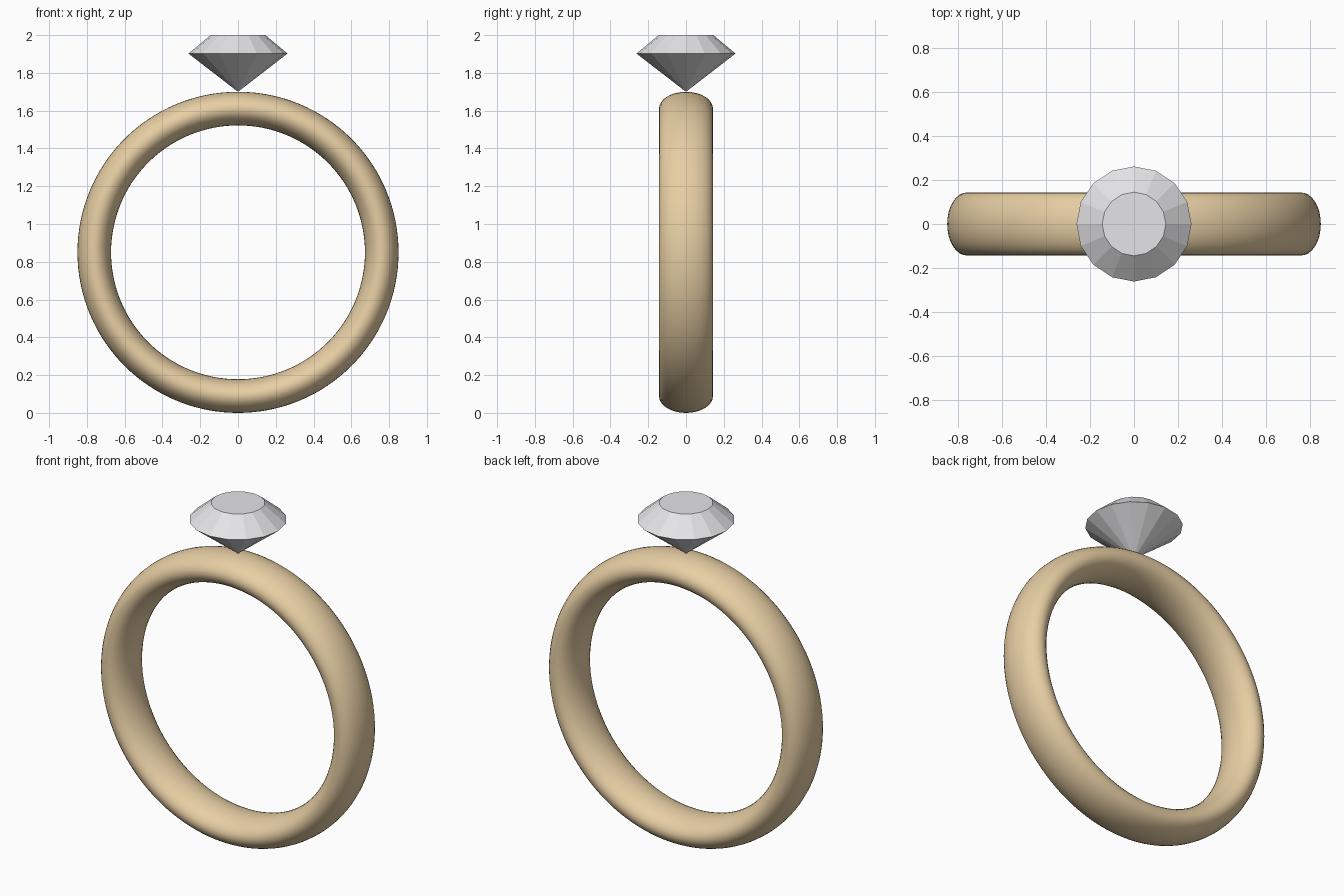
import bpy
import bmesh
import math

cube = bpy.data.objects.get("Cube")
if cube:
    bpy.data.objects.remove(cube, do_unlink=True)


def make_material(name, color):
    mat = bpy.data.materials.new(name)
    mat.use_nodes = True
    mat.diffuse_color = color
    mat.node_tree.nodes["Principled BSDF"].inputs["Base Color"].default_value = color
    return mat


gold = make_material("pale gold", (0.80, 0.62, 0.37, 1))
crystal = make_material("clear crystal", (0.78, 0.78, 0.80, 1))

# Band: a torus standing upright, widened along the finger
RADIUS, THICKNESS, HALF_WIDTH = 0.761, 0.089, 0.143
bpy.ops.mesh.primitive_torus_add(
    major_radius=RADIUS, minor_radius=THICKNESS,
    major_segments=128, minor_segments=32,
    location=(0, 0, RADIUS + THICKNESS), rotation=(math.pi / 2, 0, 0))
band = bpy.context.object
band.name = "band"
band.scale.z = HALF_WIDTH / THICKNESS
bpy.ops.object.transform_apply(location=False, rotation=True, scale=True)
bpy.ops.object.shade_smooth()
band.data.materials.append(gold)

# Gem: faceted rings closed by a flat table above and a point below
SIDES = 16
bm = bmesh.new()


def ring(radius, z):
    angles = [math.tau * i / SIDES for i in range(SIDES)]
    return [bm.verts.new((radius * math.cos(a), radius * math.sin(a), z)) for a in angles]


girdle = ring(0.262, 1.902)
table = ring(0.145, 2.0)
tip = bm.verts.new((0, 0, 1.70))
bm.faces.new(table)
for i in range(SIDES):
    j = (i + 1) % SIDES
    bm.faces.new((girdle[i], girdle[j], table[j], table[i]))
    bm.faces.new((girdle[j], girdle[i], tip))
bmesh.ops.recalc_face_normals(bm, faces=bm.faces)
mesh = bpy.data.meshes.new("gem")
bm.to_mesh(mesh)
bm.free()
mesh.materials.append(crystal)
gem = bpy.data.objects.new("gem", mesh)
bpy.context.collection.objects.link(gem)
